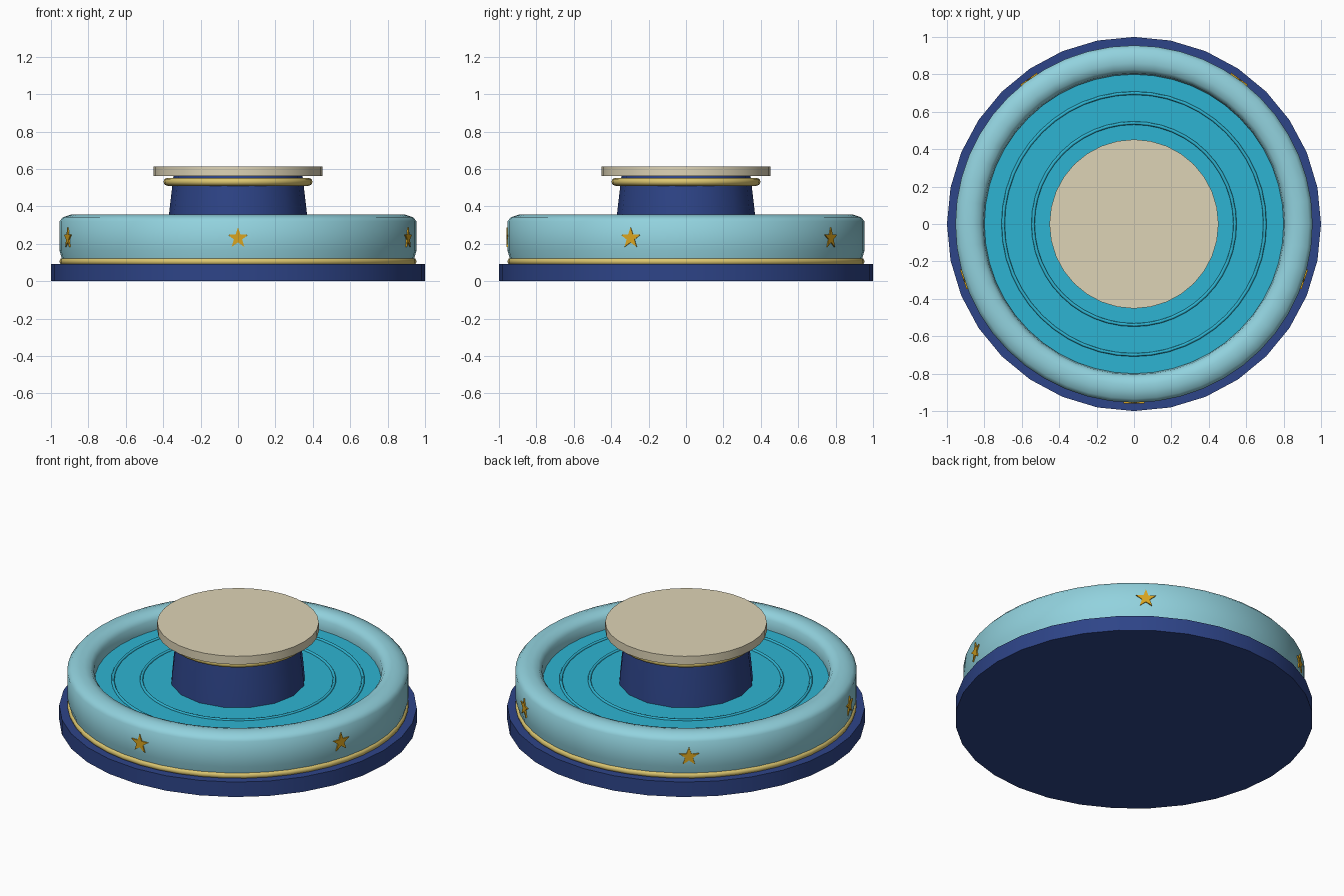
import bpy, bmesh, math
from mathutils import Matrix

if "Cube" in bpy.data.objects:
    bpy.data.objects.remove(bpy.data.objects["Cube"])


def material(name, rgb):
    m = bpy.data.materials.new(name)
    m.diffuse_color = (*rgb, 1)
    m.use_nodes = True
    m.node_tree.nodes["Principled BSDF"].inputs["Base Color"].default_value = m.diffuse_color
    return m


NAVY = material("navy blue", (0.027, 0.058, 0.246))
PALE = material("pale blue", (0.287, 0.645, 0.730))
WATER = material("water blue", (0.027, 0.456, 0.645))
BRASS = material("pale gold", (0.716, 0.565, 0.162))
GOLD = material("star gold", (0.701, 0.376, 0.014))
CREAM = material("cream", (0.730, 0.658, 0.468))


def finish(name, bm, mat, angle=None):
    bmesh.ops.recalc_face_normals(bm, faces=bm.faces)
    me = bpy.data.meshes.new(name)
    bm.to_mesh(me)
    bm.free()
    me.materials.append(mat)
    ob = bpy.data.objects.new(name, me)
    bpy.context.collection.objects.link(ob)
    if angle:
        bpy.ops.object.select_all(action='DESELECT')
        ob.select_set(True)
        bpy.context.view_layer.objects.active = ob
        bpy.ops.object.shade_smooth_by_angle(angle=math.radians(angle))
    return ob


def lathe(name, profile, mat, sides, closed=False, angle=40):
    """Spin (radius, z) points round z; an open profile is capped at both ends."""
    bm = bmesh.new()
    rings = [[bm.verts.new((r * math.cos(math.tau * i / sides),
                            r * math.sin(math.tau * i / sides), z))
              for i in range(sides)] for r, z in profile]
    pairs = list(zip(rings, rings[1:]))
    if closed:
        pairs.append((rings[-1], rings[0]))
    else:
        bm.faces.new(rings[0])
        bm.faces.new(rings[-1])
    for a, b in pairs:
        for i in range(sides):
            j = (i + 1) % sides
            bm.faces.new((a[i], a[j], b[j], b[i]))
    return finish(name, bm, mat, angle)


def hoop(name, radius, z, thick, mat, sides=48, steps=8):
    pts = [(radius + thick * math.cos(math.tau * k / steps),
            z + thick * math.sin(math.tau * k / steps)) for k in range(steps)]
    return lathe(name, pts, mat, sides, closed=True, angle=70)


# Base slab and the trim ring above it
lathe("base", [(1.0, 0), (1.0, 0.092)], NAVY, 32)
hoop("base_trim", 0.935, 0.105, 0.02, BRASS)

# Basin wall with a rounded rim
lathe("basin_wall", [(0.80, 0.09), (0.94, 0.09), (0.943, 0.125), (0.955, 0.165),
                     (0.955, 0.32), (0.935, 0.342), (0.895, 0.355), (0.86, 0.355),
                     (0.825, 0.345), (0.806, 0.32), (0.80, 0.27)],
      PALE, 48, closed=True, angle=50)

# Water with two raised ripples
lathe("water", [(0.805, 0.09), (0.805, 0.26)], WATER, 48)
for n, radius in enumerate((0.54, 0.70)):
    hoop(f"ripple_{n + 1}", radius, 0.26, 0.009, WATER, steps=6)

# Central pedestal, collar and top plate
lathe("pedestal", [(0.38, 0.24), (0.37, 0.35), (0.345, 0.565)], NAVY, 16)
hoop("pedestal_collar", 0.378, 0.531, 0.021, BRASS, sides=32, steps=8)
lathe("top_plate", [(0.452, 0.562), (0.452, 0.613)], CREAM, 32)

# Five stars round the basin wall
for n in range(5):
    bm = bmesh.new()
    ring = []
    for k in range(10):
        r = 0.058 if k % 2 == 0 else 0.023
        a = math.pi / 2 + k * math.pi / 5
        ring.append(bm.verts.new((r * math.cos(a), -0.96, 0.23 + r * math.sin(a))))
    face = bm.faces.new(ring)
    back = bmesh.ops.extrude_face_region(bm, geom=[face])["geom"]
    bmesh.ops.translate(bm, vec=(0, 0.016, 0),
                        verts=[v for v in back if isinstance(v, bmesh.types.BMVert)])
    bm.transform(Matrix.Rotation(n * math.tau / 5, 4, 'Z'))
    finish(f"star_{n + 1}", bm, GOLD)
